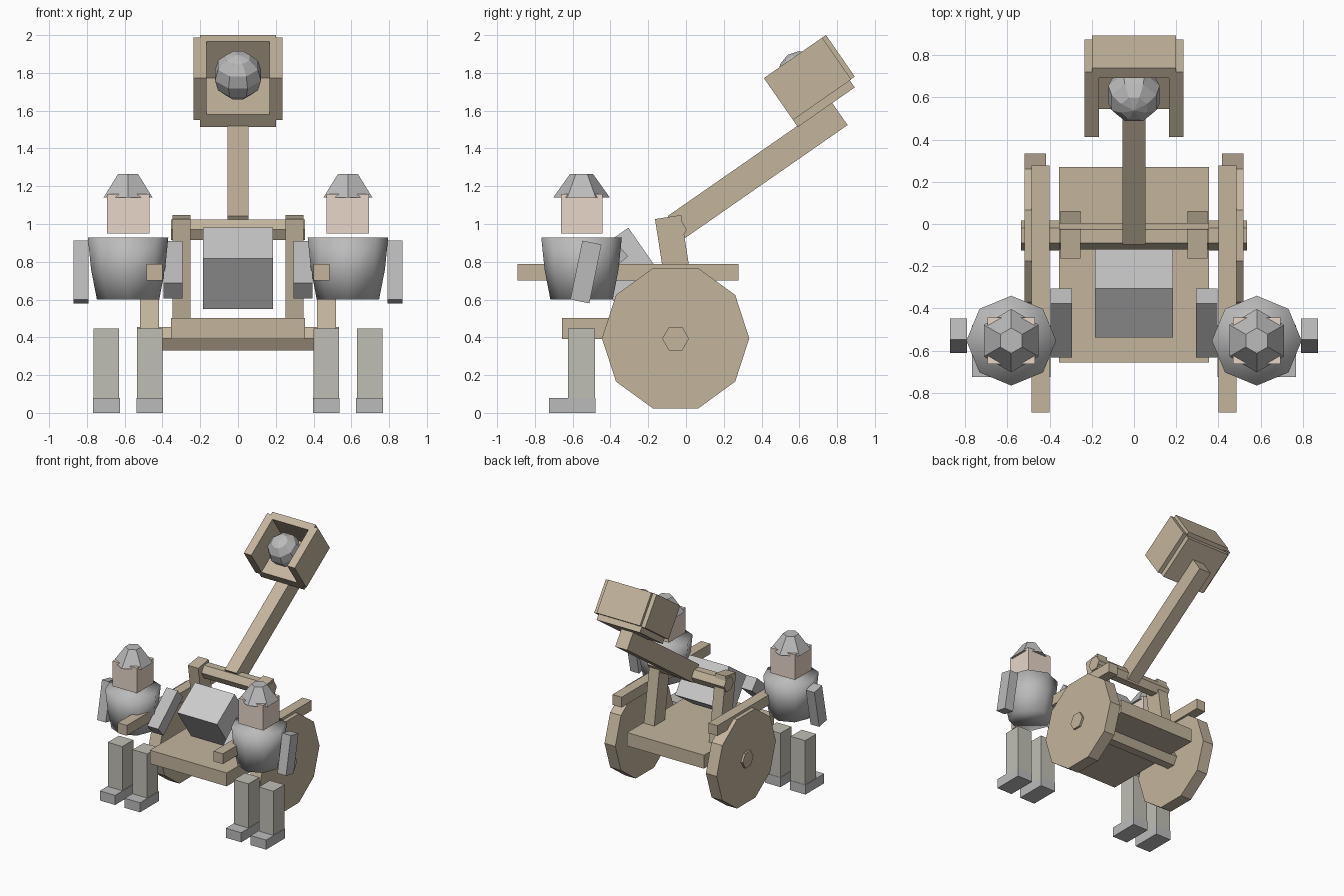
import bpy, bmesh
from math import radians, sin, cos, pi
from mathutils import Matrix, Vector

if "Cube" in bpy.data.objects:
    bpy.data.objects.remove(bpy.data.objects["Cube"])


def material(name, r, g, b):
    m = bpy.data.materials.new(name)
    m.diffuse_color = (r, g, b, 1)
    m.use_nodes = True
    m.node_tree.nodes["Principled BSDF"].inputs["Base Color"].default_value = m.diffuse_color
    return m


WOOD = material("wood", 0.55, 0.46, 0.34)
SKIN = material("skin", 0.80, 0.67, 0.58)
CLOTH = material("cloth", 0.53, 0.52, 0.46)
STEEL = material("steel", 0.50, 0.50, 0.50)
STONE = material("stone", 0.72, 0.73, 0.75)


def finish(name, bm, mat, smooth=False):
    bmesh.ops.recalc_face_normals(bm, faces=bm.faces[:])
    me = bpy.data.meshes.new(name)
    bm.to_mesh(me)
    bm.free()
    me.materials.append(mat)
    for p in me.polygons:
        p.use_smooth = smooth
    ob = bpy.data.objects.new(name, me)
    bpy.context.collection.objects.link(ob)
    return ob


def box(name, centre, size, mat, tilt=0):
    """Box tilted about the x axis (degrees)."""
    bm = bmesh.new()
    m = Matrix.Translation(centre) @ Matrix.Rotation(radians(tilt), 4, 'X') @ Matrix.Diagonal((*size, 1))
    bmesh.ops.create_cube(bm, size=1, matrix=m)
    return finish(name, bm, mat)


def rings(name, centre, sides, profile, mat, axis='Z', phase=0, smooth=False):
    """Stacked regular polygons: profile holds (radius, offset along axis)."""
    bm = bmesh.new()
    loops = []
    for r, h in profile:
        loop = []
        for i in range(sides):
            a = phase + 2 * pi * i / sides
            p, q = r * cos(a), r * sin(a)
            v = Vector((h, p, q)) if axis == 'X' else Vector((p, q, h))
            loop.append(bm.verts.new(v + Vector(centre)))
        loops.append(loop)
    for a, b in zip(loops, loops[1:]):
        for i in range(sides):
            j = (i + 1) % sides
            bm.faces.new((a[i], a[j], b[j], b[i]))
    bm.faces.new(loops[0])
    bm.faces.new(loops[-1])
    return finish(name, bm, mat, smooth)


# Throwing arm frame: u runs along the arm, v is perpendicular to it
TILT = 34.8
C, S = cos(radians(TILT)), sin(radians(TILT))


def arm_box(name, x, u, v, mat):
    """Box given by (min, max) ranges in the arm frame."""
    mid = [(a + b) / 2 for a, b in (x, u, v)]
    size = [b - a for a, b in (x, u, v)]
    centre = (mid[0], C * mid[1] - S * mid[2], S * mid[1] + C * mid[2])
    return box(name, centre, size, mat, TILT)


# Cart
box("deck", (0, -0.193, 0.447), (0.71, 0.925, 0.112), WOOD)
rings("axle", (0, -0.055, 0.393), 6, [(0.071, -0.535), (0.071, 0.535)], WOOD, 'X')
rings("crossbar", (0, -0.058, 0.97), 6, [(0.062, -0.355), (0.062, 0.355)], WOOD, 'X')
for s, side in ((-1, "left"), (1, "right")):
    rings(side + "_wheel", (s * 0.468, -0.055, 0.395), 10, [(0.39, -0.05), (0.39, 0.05)], WOOD, 'X')
    box(side + "_push_rail", (s * 0.443, -0.308, 0.745), (0.085, 1.17, 0.086), WOOD)
    box(side + "_post", (s * 0.30, -0.052, 0.76), (0.095, 0.14, 0.56), WOOD, 8.8)

# Throwing arm, counterweight and open-fronted bucket
arm_box("throwing_arm", (-0.055, 0.055), (0.515, 1.572), (0.763, 0.911), WOOD)
arm_box("counterweight", (-0.184, 0.184), (0.024, 0.309), (0.654, 0.979), STONE)
arm_box("bucket_base", (-0.2, 0.2), (1.35, 1.717), (0.905, 0.986), WOOD)
arm_box("bucket_back", (-0.2, 0.2), (1.69, 1.75), (0.952, 1.22), WOOD)
for s, side in ((-1, "left"), (1, "right")):
    xs = sorted((s * 0.166, s * 0.235))
    arm_box(side + "_bucket_wall", xs, (1.35, 1.726), (0.95, 1.22), WOOD)

# Boulder
bm = bmesh.new()
bmesh.ops.create_uvsphere(bm, u_segments=8, v_segments=6, radius=0.132,
                          matrix=Matrix.Translation((0, 0.613, 1.787))
                          @ Matrix.Rotation(radians(TILT), 4, 'X') @ Matrix.Rotation(pi / 8, 4, 'Z'))
finish("boulder", bm, STEEL)

# Two crew members, one on each rail
for s, side in ((-1, "left"), (1, "right")):
    cx, cy = s * 0.582, -0.553
    rings(side + "_torso", (cx, cy, 0), 8,
          [(0.165, 0.60), (0.196, 0.76), (0.213, 0.928)], STEEL, smooth=True)
    box(side + "_head", (cx, cy, 1.055), (0.225, 0.22, 0.21), SKIN)
    rings(side + "_helmet", (cx, cy, 0), 6, [(0.15, 1.14), (0.06, 1.266)], STEEL, phase=pi / 2)
    box(side + "_outer_arm", (s * 0.832, -0.53, 0.746), (0.08, 0.103, 0.318), STEEL, -11.6)
    box(side + "_inner_arm", (s * 0.344, -0.47, 0.758), (0.102, 0.34, 0.107), STEEL, 41)
    for d, part in ((-0.115, "inner"), (0.115, "outer")):
        lx = s * (0.582 + d)
        box(f"{side}_{part}_leg", (lx, cy, 0.264), (0.134, 0.145, 0.368), CLOTH)
        box(f"{side}_{part}_boot", (lx, -0.602, 0.04), (0.142, 0.248, 0.08), STEEL)
